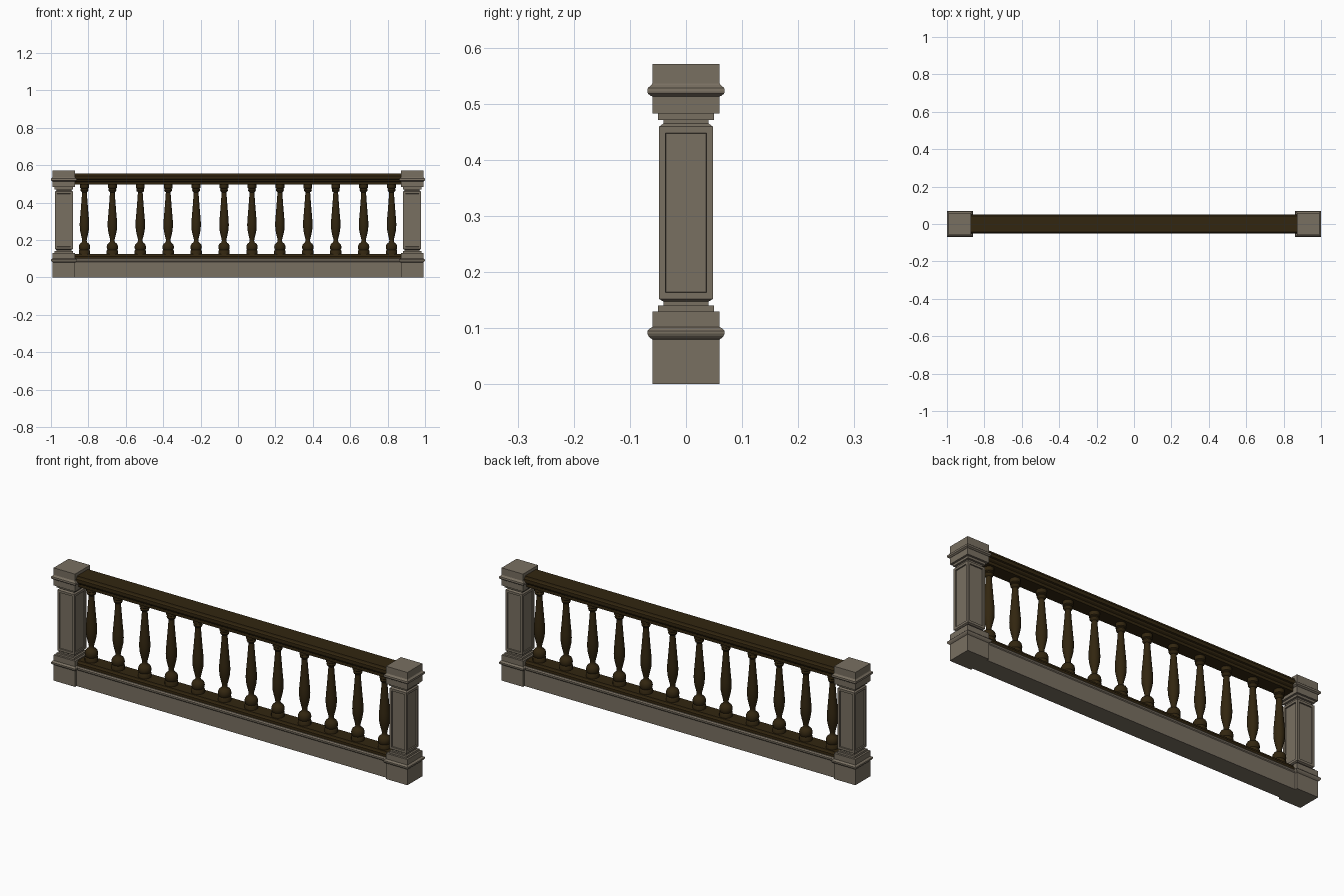
import bpy, bmesh, math

if "Cube" in bpy.data.objects:
    bpy.data.objects.remove(bpy.data.objects["Cube"])

def material(name, rgb):
    m = bpy.data.materials.new(name)
    m.diffuse_color = (*rgb, 1)
    m.use_nodes = True
    m.node_tree.nodes["Principled BSDF"].inputs["Base Color"].default_value = m.diffuse_color
    return m

STONE = material("warm grey stone", (0.19, 0.16, 0.12))
WOOD = material("dark brown wood", (0.032, 0.019, 0.005))

def finish(bm, name, mat, smooth=False):
    bmesh.ops.recalc_face_normals(bm, faces=bm.faces)
    me = bpy.data.meshes.new(name)
    bm.to_mesh(me)
    bm.free()
    me.materials.append(mat)
    ob = bpy.data.objects.new(name, me)
    bpy.context.collection.objects.link(ob)
    if smooth:
        bpy.context.view_layer.objects.active = ob
        ob.select_set(True)
        bpy.ops.object.shade_smooth_by_angle(angle=math.radians(40))
        ob.select_set(False)
    return ob

def stack(bm, profile, sides, cx):
    """Rings of (half width or radius, z), bridged and capped."""
    k = math.sqrt(2) if sides == 4 else 1
    rings = []
    for r, z in profile:
        ring = []
        for i in range(sides):
            a = 2 * math.pi * (i + 0.5) / sides
            ring.append(bm.verts.new((cx + k * r * math.cos(a), k * r * math.sin(a), z)))
        rings.append(ring)
    for lo, hi in zip(rings, rings[1:]):
        for i in range(sides):
            j = (i + 1) % sides
            bm.faces.new((lo[i], lo[j], hi[j], hi[i]))
    bm.faces.new(rings[0][::-1])
    bm.faces.new(rings[-1])

def extrude_x(name, half, x, mat):
    """Mirrored (y, z) half section swept between -x and x."""
    section = half + [(-y, z) for y, z in reversed(half)]
    bm = bmesh.new()
    ends = [[bm.verts.new((s * x, y, z)) for y, z in section] for s in (-1, 1)]
    n = len(section)
    for i in range(n):
        j = (i + 1) % n
        bm.faces.new((ends[0][i], ends[0][j], ends[1][j], ends[1][i]))
    bm.faces.new(ends[0])
    bm.faces.new(ends[1])
    return finish(bm, name, mat)

# end posts: moulded base, panelled shaft and moulded cap
POST_X = 0.931
POST = [(0.06, 0), (0.06, 0.08), (0.063, 0.082), (0.067, 0.086), (0.069, 0.09),
        (0.069, 0.095), (0.064, 0.100), (0.06, 0.102), (0.06, 0.13), (0.05, 0.13),
        (0.05, 0.14), (0.04, 0.14), (0.04, 0.147), (0.048, 0.152), (0.048, 0.459),
        (0.04, 0.465), (0.04, 0.471), (0.05, 0.471), (0.05, 0.482), (0.06, 0.482),
        (0.06, 0.513), (0.063, 0.514), (0.068, 0.518), (0.069, 0.522), (0.068, 0.528),
        (0.062, 0.533), (0.06, 0.536), (0.06, 0.571)]
for side, cx in (("left", -POST_X), ("right", POST_X)):
    bm = bmesh.new()
    stack(bm, POST, 4, cx)
    bmesh.ops.recalc_face_normals(bm, faces=bm.faces)
    shaft = [f for f in bm.faces if f.calc_area() > 0.02]
    # recessed panel on each shaft side
    bmesh.ops.inset_individual(bm, faces=shaft, thickness=0.0165)
    bmesh.ops.inset_individual(bm, faces=shaft, thickness=0.0005, depth=-0.006)
    finish(bm, side + "_post", STONE)

# stone plinth and wooden rails
SPAN = POST_X - 0.05
extrude_x("plinth", [(0.048, 0), (0.048, 0.082), (0.051, 0.086), (0.051, 0.094),
                     (0.046, 0.1)], SPAN, STONE)
extrude_x("bottom_rail", [(0.042, 0.095), (0.042, 0.113), (0.038, 0.118),
                          (0.036, 0.125)], SPAN, WOOD)
extrude_x("handrail", [(0.034, 0.497), (0.034, 0.511), (0.042, 0.516), (0.045, 0.523),
                       (0.051, 0.526), (0.051, 0.543), (0.046, 0.548), (0.044, 0.556)],
          SPAN, WOOD)

# turned balusters
BALUSTER = [(0.031, 0.12), (0.031, 0.142), (0.027, 0.147), (0.03, 0.153), (0.031, 0.163),
            (0.029, 0.173), (0.024, 0.181), (0.016, 0.186), (0.012, 0.195), (0.013, 0.205),
            (0.019, 0.228), (0.024, 0.252), (0.026, 0.28), (0.025, 0.305), (0.021, 0.35),
            (0.017, 0.4), (0.014, 0.44), (0.013, 0.455), (0.019, 0.46), (0.022, 0.467),
            (0.019, 0.474), (0.024, 0.478), (0.024, 0.5)]
for i in range(12):
    bm = bmesh.new()
    stack(bm, BALUSTER, 16, -0.821 + i * 1.642 / 11)
    finish(bm, f"baluster_{i + 1}", WOOD, smooth=True)
